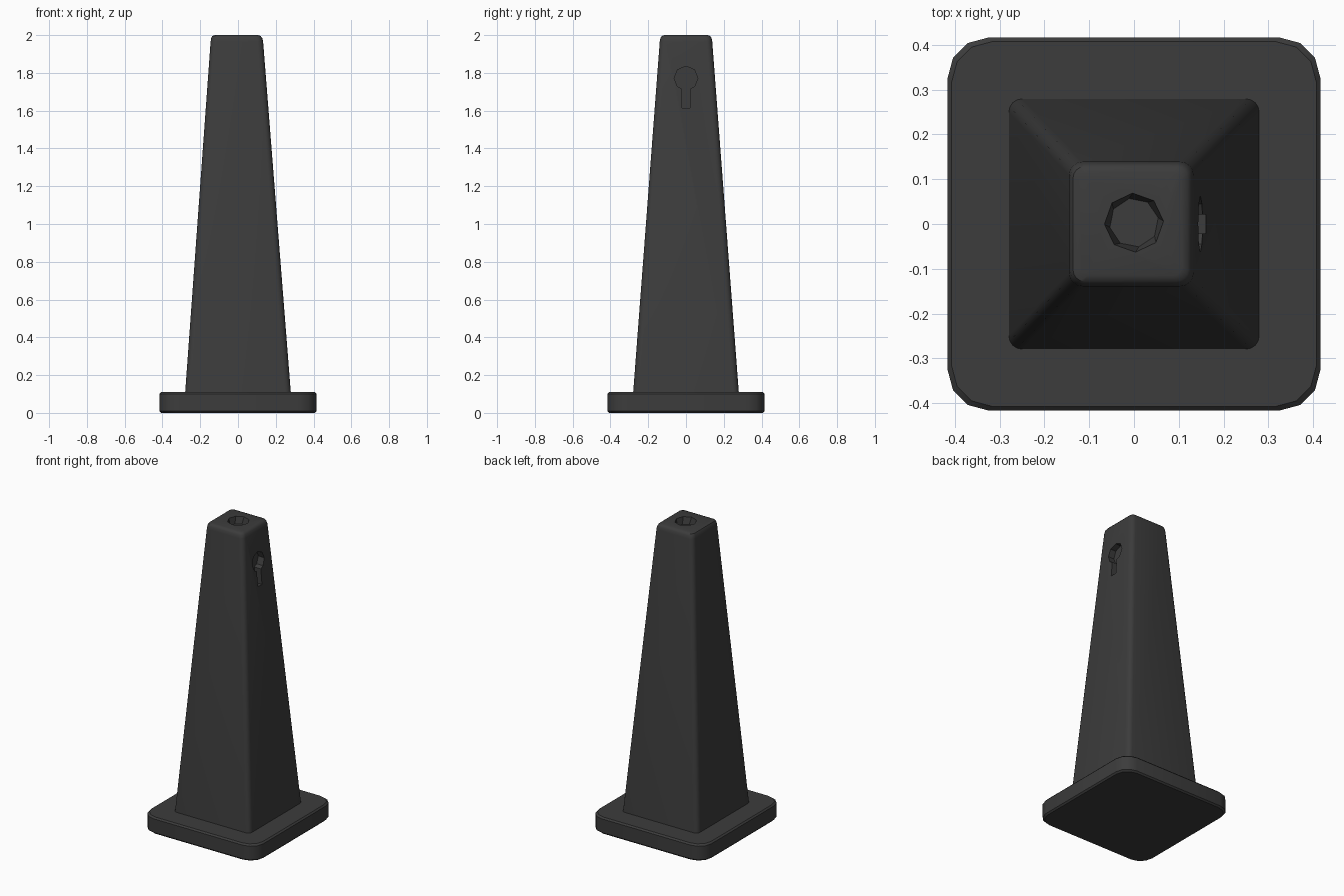
import bpy, bmesh, math

if "Cube" in bpy.data.objects:
    bpy.data.objects.remove(bpy.data.objects["Cube"])

dark = bpy.data.materials.new("dark_rubber")
dark.diffuse_color = (0.045, 0.045, 0.045, 1)
dark.use_nodes = True
dark.node_tree.nodes["Principled BSDF"].inputs["Base Color"].default_value = dark.diffuse_color


def rounded_square(cx, half, r, z, seg):
    """Ring of points of a square with rounded corners."""
    pts = []
    for k, (sx, sy) in enumerate([(1, 1), (-1, 1), (-1, -1), (1, -1)]):
        for i in range(seg + 1):
            a = math.pi / 2 * (k + i / seg)
            pts.append((cx + sx * (half - r) + r * math.cos(a),
                        sy * (half - r) + r * math.sin(a), z))
    return pts


def polygon(cx, cy, r, z, n, turn):
    return [(cx + r * math.cos(turn + 2 * math.pi * i / n),
             cy + r * math.sin(turn + 2 * math.pi * i / n), z) for i in range(n)]


def loft(name, rings):
    """Closed solid skinned through rings of equal point count."""
    bm = bmesh.new()
    loops = [[bm.verts.new(p) for p in ring] for ring in rings]
    for a, b in zip(loops, loops[1:]):
        for i in range(len(a)):
            j = (i + 1) % len(a)
            bm.faces.new((a[i], a[j], b[j], b[i]))
    bm.faces.new(loops[0][::-1])
    bm.faces.new(loops[-1])
    bmesh.ops.recalc_face_normals(bm, faces=bm.faces)
    mesh = bpy.data.meshes.new(name)
    bm.to_mesh(mesh)
    bm.free()
    ob = bpy.data.objects.new(name, mesh)
    bpy.context.collection.objects.link(ob)
    mesh.materials.append(dark)
    return ob


def activate(ob):
    bpy.ops.object.select_all(action='DESELECT')
    ob.select_set(True)
    bpy.context.view_layer.objects.active = ob


def cut(ob, cutter):
    mod = ob.modifiers.new("cut", 'BOOLEAN')
    mod.operation = 'DIFFERENCE'
    mod.solver = 'EXACT'
    mod.object = cutter
    activate(ob)
    bpy.ops.object.modifier_apply(modifier=mod.name)
    bpy.data.objects.remove(cutter)


# Base plate with softened rim
base = loft("base_plate", [rounded_square(0, h, 0.09, z, 3) for h, z in
                           [(0.407, 0), (0.416, 0.01), (0.416, 0.1), (0.407, 0.11)]])

# Tapered square body with rounded crown
body = loft("cone_body", [rounded_square(cx, h, r, z, 4) for cx, h, r, z in
                          [(0, 0.281, 0.03, 0.09), (-0.006, 0.139, 0.03, 1.965),
                           (-0.007, 0.135, 0.03, 1.985), (-0.008, 0.128, 0.025, 1.995),
                           (-0.008, 0.115, 0.02, 2.0)]])

# Faceted socket in the top
cut(body, loft("socket_cutter", [polygon(0, 0.003, 0.055, 1.955, 8, 0.2),
                                 polygon(0, 0.003, 0.066, 2.0, 8, 0.05),
                                 polygon(0, 0.003, 0.066, 2.05, 8, 0.05)]))

# Keyhole recess in the right face: octagonal head above a narrow slot
head = [(0.063 * math.cos(math.radians(a)), 1.772 + 0.063 * math.sin(math.radians(a)))
        for a in range(-45, 226, 45)]
keyhole = [(-0.021, 1.715), (-0.021, 1.615), (0.021, 1.615), (0.021, 1.715)] + head
cut(body, loft("keyhole_cutter", [[(x, y, z) for y, z in keyhole] for x in (0.105, 0.25)]))

for ob in (base, body):
    activate(ob)
    bpy.ops.object.shade_smooth_by_angle(angle=math.radians(35))
